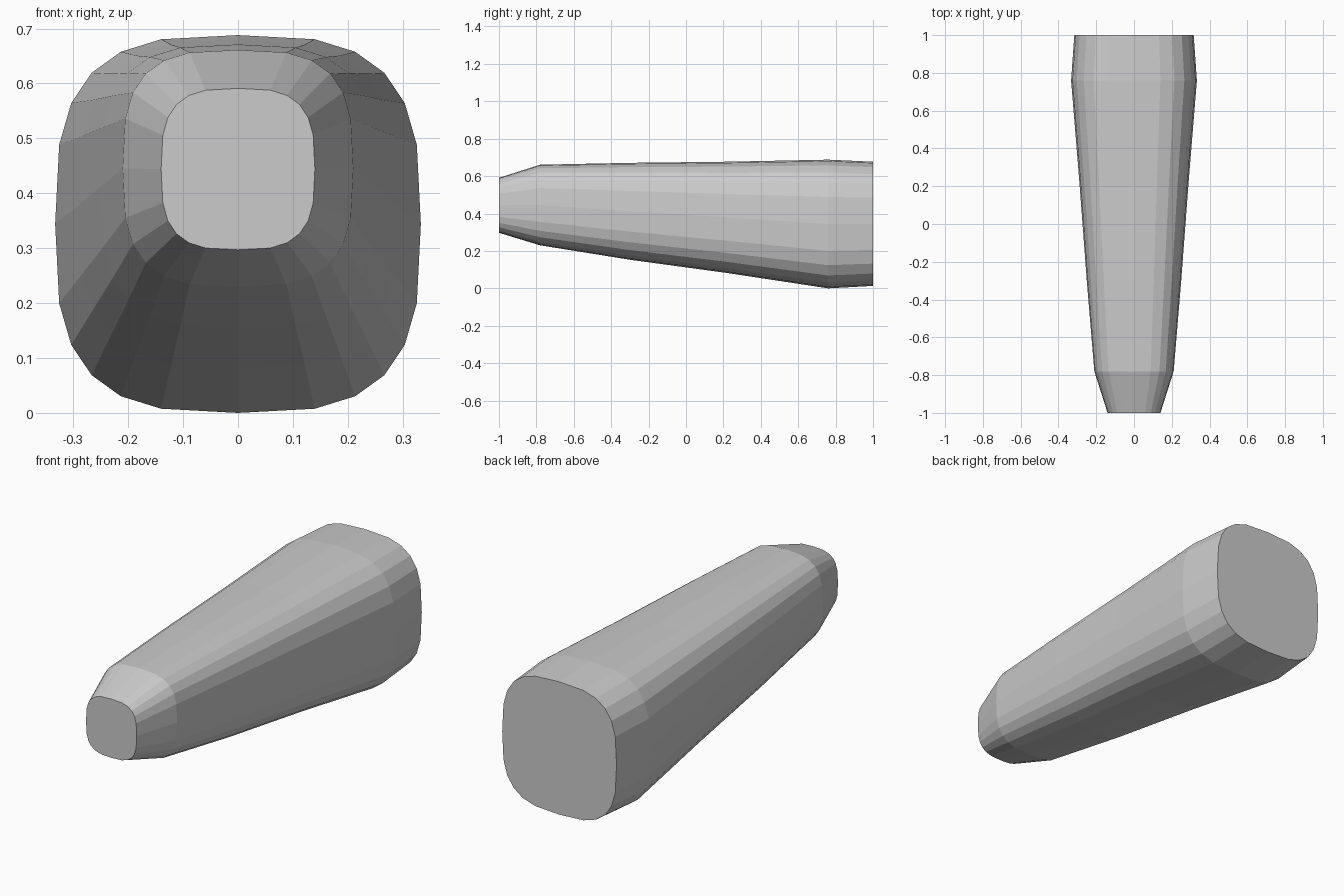
import bpy, bmesh
from math import sin, cos, pi, copysign

if "Cube" in bpy.data.objects:
    bpy.data.objects.remove(bpy.data.objects["Cube"])

SIDES = 24
POWER = 0.642  # rounded-square cross-section

# Stations along the body: y, half width, bottom z, top z
STATIONS = [
    (-1.00, 0.140, 0.299, 0.593),
    (-0.78, 0.210, 0.232, 0.663),
    (-0.30, 0.250, 0.155, 0.673),
    (0.22, 0.289, 0.084, 0.679),
    (0.76, 0.333, 0.002, 0.690),
    (1.00, 0.316, 0.015, 0.679),
]


def soft(v):
    return copysign(abs(v) ** POWER, v) if abs(v) > 1e-9 else 0.0


def ring(bm, y, half_width, bottom, top):
    mid, half_height = (top + bottom) / 2, (top - bottom) / 2
    angles = [2 * pi * i / SIDES for i in range(SIDES)]
    return [bm.verts.new((half_width * soft(cos(a)), y, mid + half_height * soft(sin(a))))
            for a in angles]


# Lofted tapered body with flat capped ends
bm = bmesh.new()
rings = [ring(bm, *s) for s in STATIONS]
for a, b in zip(rings, rings[1:]):
    for i in range(SIDES):
        j = (i + 1) % SIDES
        bm.faces.new((a[i], a[j], b[j], b[i]))
bm.faces.new(rings[0])
bm.faces.new(rings[-1])
bmesh.ops.translate(bm, verts=bm.verts, vec=(0, 0, -min(v.co.z for v in bm.verts)))
bmesh.ops.recalc_face_normals(bm, faces=bm.faces)

mesh = bpy.data.meshes.new("tapered_body")
bm.to_mesh(mesh)
bm.free()
body = bpy.data.objects.new("tapered_body", mesh)
bpy.context.collection.objects.link(body)
